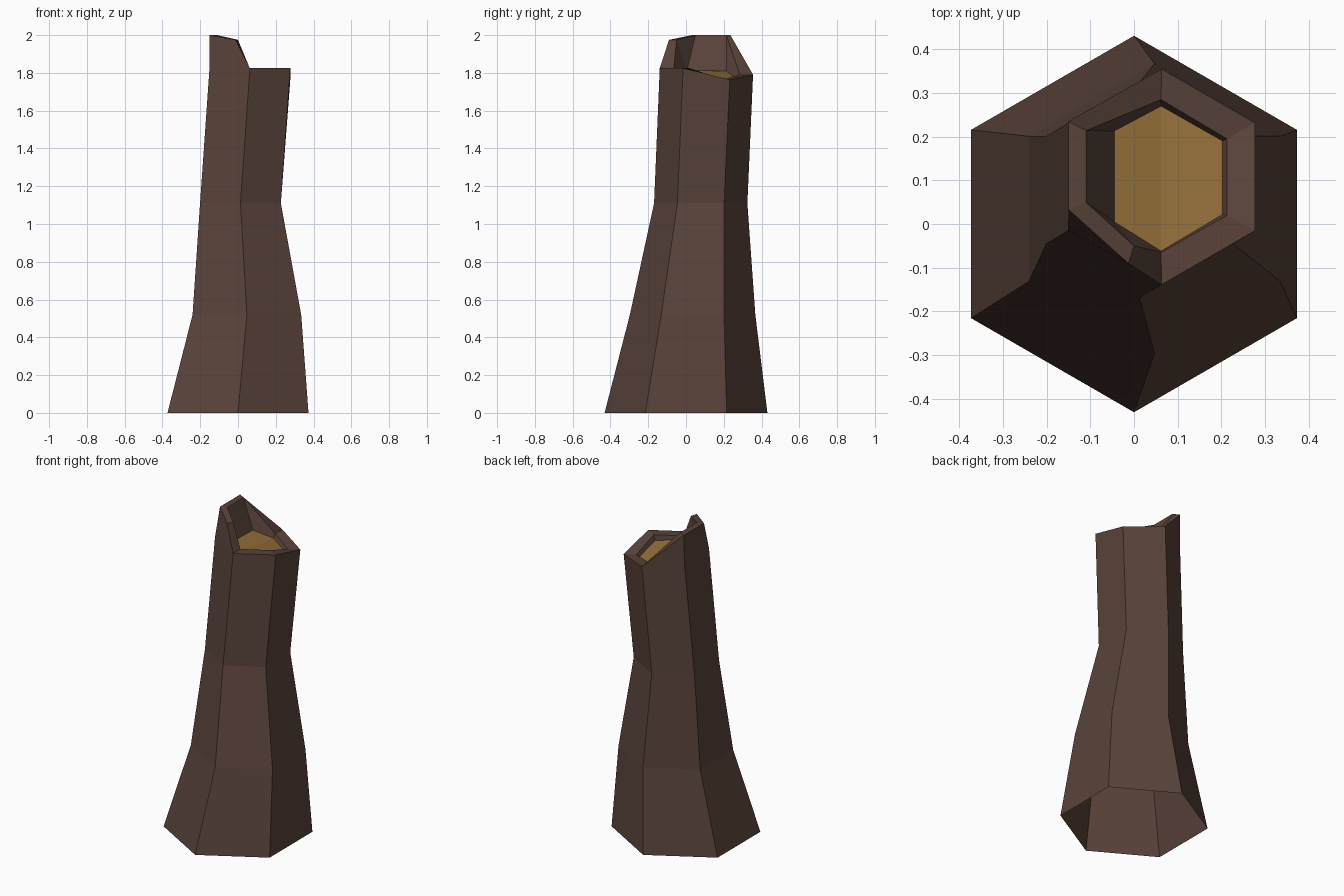
import bpy, math

if "Cube" in bpy.data.objects:
    bpy.data.objects.remove(bpy.data.objects["Cube"])


def material(name, rgb):
    m = bpy.data.materials.new(name)
    m.diffuse_color = (*rgb, 1)
    m.use_nodes = True
    m.node_tree.nodes["Principled BSDF"].inputs["Base Color"].default_value = m.diffuse_color
    return m


def build(name, verts, faces, mat):
    me = bpy.data.meshes.new(name)
    me.from_pydata(verts, [], faces)
    me.materials.append(mat)
    ob = bpy.data.objects.new(name, me)
    bpy.context.collection.objects.link(ob)
    return ob


bark = material("dark bark brown", (0.100, 0.056, 0.042))
wood = material("ochre heartwood", (0.295, 0.160, 0.040))


# Corner order: front, front right, back right, back, back left, front left
def hexagon(cx, cy, r):
    return [(cx + r * math.sin(k * math.pi / 3), cy - r * math.cos(k * math.pi / 3))
            for k in range(6)]


# Trunk wall: hexagon rings, open at the bottom
verts, faces = [], []
for cx, cy, r, z in [(0, 0, 0.431, 0), (0.047, 0.035, 0.332, 0.52), (0.013, 0.078, 0.247, 1.11)]:
    verts += [(x, y, z) for x, y in hexagon(cx, cy, r)]
rim_z = [1.825, 1.825, 1.765, 1.79, 1.825, 1.825]
verts += [(x, y, z) for (x, y), z in zip(hexagon(0.063, 0.108, 0.247), rim_z)]
for lv in range(3):
    for k in range(6):
        a, b = lv * 6 + k, lv * 6 + (k + 1) % 6
        faces.append((a, b, b + 6, a + 6))

# Broken splinter standing above the left side
F, FR, BR, B, BL, FL = range(18, 24)
BLT, FLT, NOTCH = 24, 25, 26
verts += [(-0.15, 0.235, 2.0), (-0.15, 0.033, 2.0), (-0.013, -0.09, 1.975)]
faces += [(BL, FL, FLT, BLT), (FL, F, NOTCH, FLT), (B, BL, BLT)]

# Rim and inner lip
outer = [F, FR, BR, B, BLT, FLT, NOTCH]
inner = list(range(27, 34))
lip = [(0.062, -0.065), (0.213, 0.02), (0.213, 0.195), (0.062, 0.285),
       (-0.11, 0.214), (-0.11, 0.05), (0.0, -0.05)]
verts += [(x, y, verts[o][2]) for (x, y), o in zip(lip, outer)]
for k in range(7):
    n = (k + 1) % 7
    faces.append((outer[k], outer[n], inner[n], inner[k]))

# Inner wall down to the heartwood
floor = [(0.062, -0.062, 1.805), (0.203, 0.022, 1.79), (0.203, 0.19, 1.745),
         (0.062, 0.27, 1.765), (-0.045, 0.213, 1.81), (-0.045, 0.005, 1.815)]
f0 = len(verts)
verts += floor
for k in range(5):
    faces.append((inner[k], inner[k + 1], f0 + k + 1, f0 + k))
faces += [(inner[5], inner[6], f0 + 5), (inner[6], inner[0], f0, f0 + 5)]
build("hollow_trunk", verts, faces, bark)

# Heartwood surface inside the broken top
build("heartwood", floor, [(0, 1, 2, 3), (0, 3, 4, 5)], wood)
